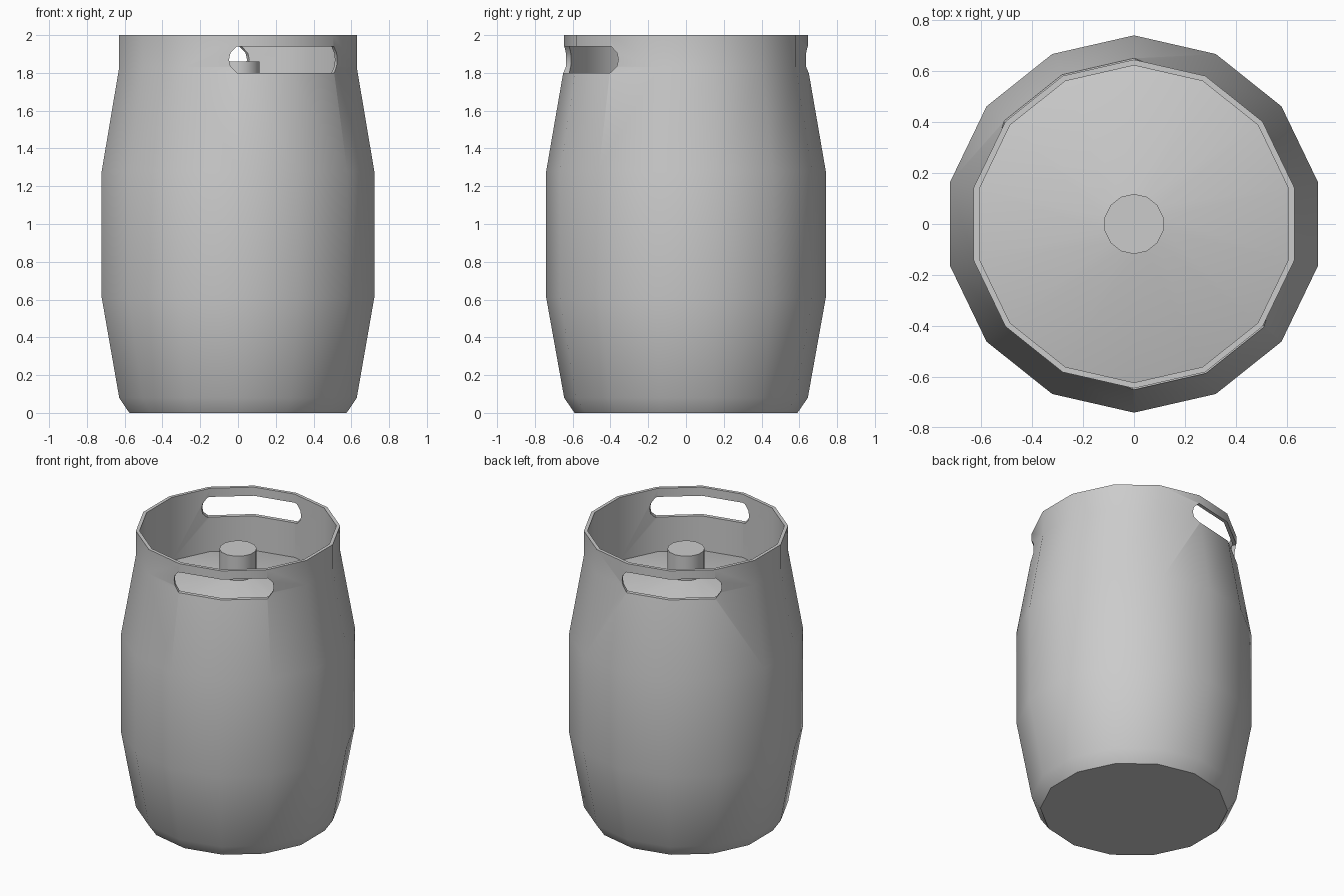
import bpy
import bmesh
from math import sin, cos, tau, radians
from mathutils import Vector

SIDES = 14

cube = bpy.data.objects.get("Cube")
if cube:
    bpy.data.objects.remove(cube, do_unlink=True)

# Single grey metal
metal = bpy.data.materials.new("grey metal")
metal.use_nodes = True
GREY = (0.6, 0.6, 0.6, 1)
metal.diffuse_color = GREY
metal.node_tree.nodes["Principled BSDF"].inputs["Base Color"].default_value = GREY


def loft(name, rings):
    """Closed solid through a list of equal-length point rings."""
    bm = bmesh.new()
    loops = [[bm.verts.new(p) for p in ring] for ring in rings]
    n = len(loops[0])
    for a, b in zip(loops, loops[1:]):
        for i in range(n):
            j = (i + 1) % n
            bm.faces.new((a[i], a[j], b[j], b[i]))
    bm.faces.new(loops[0][::-1])
    bm.faces.new(loops[-1])
    bmesh.ops.recalc_face_normals(bm, faces=bm.faces)
    mesh = bpy.data.meshes.new(name)
    bm.to_mesh(mesh)
    bm.free()
    mesh.materials.append(metal)
    obj = bpy.data.objects.new(name, mesh)
    bpy.context.collection.objects.link(obj)
    return obj


def turned(name, profile):
    """Revolve (radius, height) points, with a corner facing the front."""
    angles = [tau * i / SIDES for i in range(SIDES)]
    return loft(name, [[(r * sin(a), -r * cos(a), z) for a in angles]
                       for r, z in profile])


def activate(obj):
    bpy.ops.object.select_all(action="DESELECT")
    obj.select_set(True)
    bpy.context.view_layer.objects.active = obj


# Barrel with raised collar and sloping lid
barrel = turned("barrel", [
    (0.59, 0), (0.645, 0.08), (0.74, 0.61), (0.74, 1.28), (0.645, 1.83),
    (0.645, 2), (0.622, 2), (0.622, 1.56), (0.118, 1.69)])

# Valve in the middle of the lid
valve = turned("valve", [(0.118, 1.66), (0.118, 1.86)])

# Two opposite hand slots through the collar
half_slot = [(0.285, 1.80), (0.312, 1.835), (0.318, 1.87), (0.312, 1.905), (0.285, 1.94)]
outline = half_slot + [(-w, z) for w, z in reversed(half_slot)]
for side in (1, -1):
    angle = tau / SIDES
    out = Vector((sin(angle), -cos(angle), 0)) * side
    across = Vector((-out.y, out.x, 0))
    cutter = loft("slot_cutter", [
        [out * d + across * w + Vector((0, 0, z)) for w, z in outline]
        for d in (0.45, 0.8)])
    cutter.hide_render = True
    cut = barrel.modifiers.new("hand slot", "BOOLEAN")
    cut.operation = "DIFFERENCE"
    cut.solver = "EXACT"
    cut.object = cutter
    activate(barrel)
    bpy.ops.object.modifier_apply(modifier=cut.name)
    bpy.data.objects.remove(cutter, do_unlink=True)

# Smooth sides, sharp rims
for part in (barrel, valve):
    activate(part)
    bpy.ops.object.shade_smooth_by_angle(angle=radians(30))
